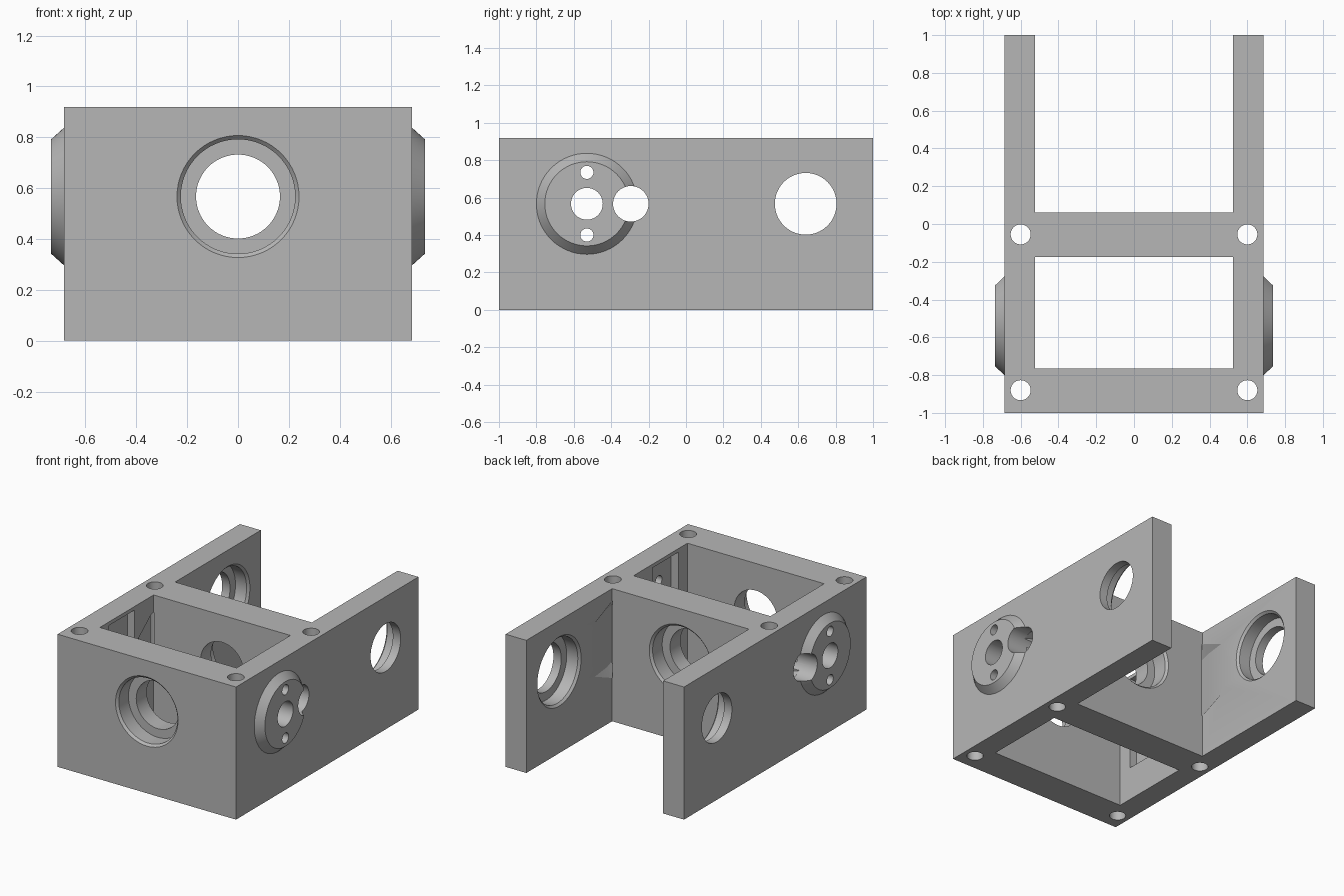
import bpy, bmesh, math
from mathutils import Matrix, Vector

cube = bpy.data.objects.get("Cube")
if cube:
    bpy.data.objects.remove(cube, do_unlink=True)

grey = bpy.data.materials.new("plain grey")
grey.use_nodes = True
grey.diffuse_color = (0.47, 0.47, 0.47, 1)
grey.node_tree.nodes["Principled BSDF"].inputs["Base Color"].default_value = (0.47, 0.47, 0.47, 1)

# Main dimensions
W, IN, H = 0.685, 0.525, 0.92
AXIS_Z, BORE, RECESS, RIM = 0.567, 0.165, 0.225, 0.24
BOSS_Y, HINGE_Y = -0.53, 0.64


def finish(name, bm):
    bmesh.ops.recalc_face_normals(bm, faces=bm.faces[:])
    mesh = bpy.data.meshes.new(name)
    bm.to_mesh(mesh)
    bm.free()
    mesh.materials.append(grey)
    obj = bpy.data.objects.new(name, mesh)
    bpy.context.collection.objects.link(obj)
    return obj


def prism(name, outline, z0, z1):
    """Upright solid from an xy outline."""
    bm = bmesh.new()
    face = bm.faces.new([bm.verts.new((x, y, z0)) for x, y in outline])
    up = bmesh.ops.extrude_face_region(bm, geom=[face])["geom"]
    bmesh.ops.translate(bm, vec=(0, 0, z1 - z0),
                        verts=[v for v in up if isinstance(v, bmesh.types.BMVert)])
    return finish(name, bm)


def box(name, x0, x1, y0, y1, z0, z1):
    return prism(name, [(x0, y0), (x1, y0), (x1, y1), (x0, y1)], z0, z1)


def turned(name, profile, centre, axis, n=64):
    """Closed solid of (radius, distance) rings along an axis."""
    bm = bmesh.new()
    turn = Vector((0, 0, 1)).rotation_difference(Vector(axis)).to_matrix().to_4x4()
    place = Matrix.Translation(centre) @ turn
    rings = []
    for r, d in profile:
        rings.append([bm.verts.new(place @ Vector((r * math.cos(a), r * math.sin(a), d)))
                      for a in (math.tau * i / n for i in range(n))])
    for a, b in zip(rings, rings[1:]):
        for i in range(n):
            j = (i + 1) % n
            bm.faces.new((a[i], a[j], b[j], b[i]))
    bm.faces.new(rings[0])
    bm.faces.new(rings[-1])
    return finish(name, bm)


def hull(name, points):
    bm = bmesh.new()
    for p in points:
        bm.verts.new(p)
    out = bmesh.ops.convex_hull(bm, input=bm.verts[:])
    loose = set(out["geom_interior"]) | set(out["geom_unused"])
    bmesh.ops.delete(bm, geom=[g for g in loose if isinstance(g, bmesh.types.BMVert)],
                     context="VERTS")
    return finish(name, bm)


def combine(target, tool, operation):
    tool.hide_render = True
    mod = target.modifiers.new(tool.name, "BOOLEAN")
    mod.operation, mod.solver, mod.object = operation, "EXACT", tool
    bpy.ops.object.select_all(action="DESELECT")
    bpy.context.view_layer.objects.active = target
    target.select_set(True)
    bpy.ops.object.modifier_apply(modifier=mod.name)
    bpy.data.objects.remove(tool, do_unlink=True)


def cut(tool):
    combine(bracket, tool, "DIFFERENCE")


def stepped_bore(name, centre, axis, depth, length):
    """Through hole with a chamfered round recess; axis points into the wall."""
    cut(turned(name, [(RIM + 0.02, -0.02), (RIM, 0), (RECESS, 0.015), (RECESS, depth),
                      (BORE, depth), (BORE, length)], centre, axis))


# H-shaped frame: closed box at the front, two arms at the back
bracket = prism("bracket", [(-W, -1), (W, -1), (W, 1), (IN, 1), (IN, 0.06),
                            (-IN, 0.06), (-IN, 1), (-W, 1)], 0, H)

# Tapered round bosses on both outer sides
for s in (-1, 1):
    combine(bracket, turned("boss", [(0.27, -0.03), (0.27, 0), (0.225, 0.05)],
                            (s * W, BOSS_Y, AXIS_Z), (s, 0, 0)), "UNION")

# Box opening
cut(box("opening", -IN, IN, -0.765, -0.175, -0.1, H + 0.1))

# Stepped bores in the front wall and cross wall
stepped_bore("front_bore", (0, -1, AXIS_Z), (0, 1, 0), 0.12, 0.3)
stepped_bore("cross_wall_bore", (0, 0.06, AXIS_Z), (0, -1, 0), 0.12, 0.3)

for s in (-1, 1):
    # Hinge bore, recessed on the inner face of the arm
    stepped_bore("hinge_bore", (s * IN, HINGE_Y, AXIS_Z), (s, 0, 0), 0.10, 0.25)

    # Rectangular pocket behind the boss
    x0, x1 = sorted((s * 0.45, s * 0.58))
    cut(box("pocket", x0, x1, -0.665, -0.385, 0.235, 0.895))

    # Sloping cable passage from the arm past the cross wall
    ramp = []
    for y, depth, half in ((0.26, 0, 0.185), (0.06, 0.04, 0.27),
                           (-0.2, 0.09, 0.23), (-0.36, 0.09, 0.1)):
        for k in (-1, 1):
            ramp += [(s * (IN - 0.002), y, AXIS_Z + k * half),
                     (s * (IN + depth), y, AXIS_Z + k * half * 0.75)]
    ramp += [(s * IN, 0.26, AXIS_Z)]
    cut(hull("cable_passage", ramp))

    # Shaft, screw and cable holes through the boss
    for y, z, r in ((BOSS_Y, AXIS_Z, 0.085), (BOSS_Y, 0.735, 0.035),
                    (BOSS_Y, 0.4, 0.035), (-0.295, AXIS_Z, 0.095)):
        cut(turned("boss_hole", [(r, 0), (r, 0.4)], (s * 0.45, y, z), (s, 0, 0), 40))

    # Vertical bolt holes
    for y in (-0.055, -0.88):
        cut(turned("bolt_hole", [(0.053, -0.1), (0.053, H + 0.1)],
                   (s * 0.6, y, 0), (0, 0, 1), 40))

bpy.ops.object.select_all(action="DESELECT")
bracket.select_set(True)
bpy.context.view_layer.objects.active = bracket
bpy.ops.object.shade_smooth_by_angle(angle=math.radians(25))
